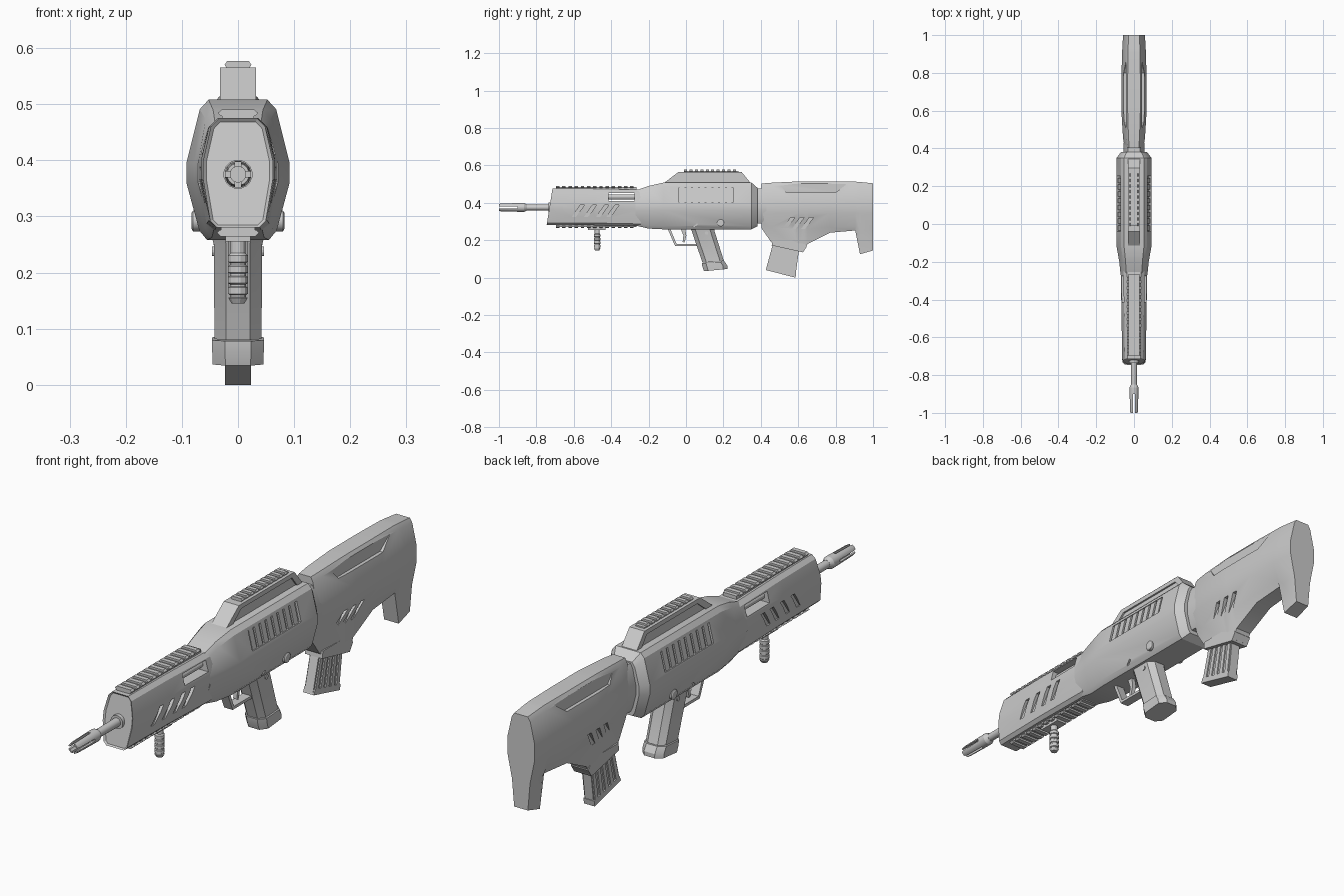
import bpy, bmesh, math
from math import sin, cos, pi
from mathutils import Vector

if "Cube" in bpy.data.objects:
    bpy.data.objects.remove(bpy.data.objects["Cube"])

grey = bpy.data.materials.new("plain_grey")
grey.use_nodes = True
grey.diffuse_color = (0.6, 0.6, 0.6, 1)
grey.node_tree.nodes["Principled BSDF"].inputs["Base Color"].default_value = (0.6, 0.6, 0.6, 1)


def make(name, lofts, front_inset=0):
    """One object out of lofts; each loft is a list of equal rings of points."""
    bm = bmesh.new()
    for rings in lofts:
        vs = [[bm.verts.new(p) for p in r] for r in rings]
        n = len(vs[0])
        for a, b in zip(vs, vs[1:]):
            for i in range(n):
                bm.faces.new((a[i], a[(i + 1) % n], b[(i + 1) % n], b[i]))
        cap = bm.faces.new(vs[0])
        bm.faces.new(vs[-1])
        bmesh.ops.recalc_face_normals(bm, faces=bm.faces[:])
        if front_inset:
            bmesh.ops.inset_region(bm, faces=[cap], thickness=front_inset, depth=-front_inset)
    me = bpy.data.meshes.new(name)
    bm.to_mesh(me)
    bm.free()
    me.materials.append(grey)
    ob = bpy.data.objects.new(name, me)
    bpy.context.collection.objects.link(ob)
    return ob


def prism(pts, x0, x1):          # side profile (y, z) extruded across x
    return [[(x, y, z) for y, z in pts] for x in (x0, x1)]


def bar(pts, y0, y1):            # cross-section (x, z) extruded along y
    return [[(x, y, z) for x, z in pts] for y in (y0, y1)]


def box(x0, x1, y0, y1, z0, z1):
    return prism([(y0, z0), (y1, z0), (y1, z1), (y0, z1)], x0, x1)


def turned(steps, centre, axis="y", n=16):   # steps of (position, radius)
    a, b = centre
    out = []
    for t, r in steps:
        circ = [(r * cos((i + .5) * 2 * pi / n), r * sin((i + .5) * 2 * pi / n)) for i in range(n)]
        out.append([{"y": (a + u, t, b + v), "z": (a + u, b + v, t), "x": (t, a + u, b + v)}[axis]
                    for u, v in circ])
    return out


def section(y, half, shear=0):   # symmetric ring from the +x half, top to bottom
    full = half + [(-x, z) for x, z in reversed(half)]
    return [(x, y + shear * (z - .375), z) for x, z in full]


def cut(ob, lofts):
    cutters = [make("cutter", [l]) for l in lofts]
    for c in cutters:
        c.hide_render = True
        m = ob.modifiers.new("cut", "BOOLEAN")
        m.operation, m.solver, m.object = "DIFFERENCE", "EXACT", c
    dg = bpy.context.evaluated_depsgraph_get()
    me = bpy.data.meshes.new_from_object(ob.evaluated_get(dg))
    ob.modifiers.clear()
    ob.data = me
    for c in cutters:
        bpy.data.objects.remove(c)


def slots(ys, z0, z1, lean, width, depth):   # slanted grooves on both sides
    return [prism([(y, z0), (y + width, z0), (y + width + lean, z1), (y + lean, z1)], s * depth, s * .15)
            for y in ys for s in (1, -1)]


def rail(name, y0, y1, z, d, w, count):      # base strip with cross teeth
    step = (y1 - y0) / count
    parts = [box(-w * .8, w * .8, y0, y1, z - .004 * d, z + .009 * d)]
    for i in range(count):
        y = y0 + i * step
        parts.append(bar([(-w * .85, z + .004 * d), (-w, z + .009 * d), (-w * .8, z + .016 * d),
                          (w * .8, z + .016 * d), (w, z + .009 * d), (w * .85, z + .004 * d)],
                         y, y + step * .55))
    return make(name, parts)


# Handguard with rod windows and slanted vents
def guard_half(w, top, bottom):
    return [(w * .55, top), (w * .78, top - .015), (w, .4), (w, .365), (w * .8, bottom + .012), (w * .6, bottom)]


guard = make("handguard", [[section(-.73, guard_half(.062, .475, .28), .16),
                            section(-.5, guard_half(.066, .475, .28)),
                            section(-.24, guard_half(.07, .47, .275))]], .006)
cut(guard, [box(-.1, .1, -.415, -.275, .41, .452)] + slots([-.61, -.545, -.48, -.425], .325, .388, .045, .022, .054))
make("window_rods", [turned([(-.43, .014), (-.26, .014)], (s * .03, .431), n=12) for s in (1, -1)])
rail("upper_rail", -.695, -.265, .475, 1, .036, 13)
rail("lower_rail", -.695, -.265, .28, -1, .038, 13)

# Receiver


def body_half(w, top, bottom):
    return [(w * .57, top), (w * .74, top - .017), (w, .395), (w, .36), (w * .75, bottom + .017), (w * .6, bottom)]


body = make("receiver", [[section(-.27, body_half(.071, .465, .278)),
                          section(-.2, body_half(.078, .49, .262)),
                          section(-.12, body_half(.092, .508, .258)),
                          section(.35, body_half(.092, .508, .258)),
                          section(.382, body_half(.068, .48, .275))]])
panels = [bar([(s * .08, .405), (s * .062, .48), (s * .12, .48), (s * .12, .405)], -.04, .255) for s in (1, -1)]
notches = [prism([(.02, .258), (.06, .29), (.065, .285), (.027, .25)], s * .066, s * .12) for s in (1, -1)]
cut(body, panels + notches)
make("side_slats", [bar([(s * .076, .405), (s * .058, .48), (s * .068, .48), (s * .086, .405)],
                        -.034 + i * .036, -.008 + i * .036) for i in range(8) for s in (1, -1)])
make("receiver_pins", [turned([(s * .06, .019), (s * .08, .019), (s * .083, .014)], (.185, .292), "x")
                       for s in (1, -1)])
make("neck", [[section(y, body_half(.055, .475, .29)) for y in (.36, .43)]])

# Raised sight bridge: framed arch around a thinner core
outer = [(-.125, .5), (-.04, .565), (.297, .565), (.35, .5)]
inner = [(-.085, .5), (-.025, .548), (.282, .548), (.32, .5)]
make("bridge_frame", [prism([outer[i], outer[i + 1], inner[i + 1], inner[i]], -.032, .032) for i in range(3)])
make("bridge_core", [prism(inner, -.025, .025)])
rail("bridge_rail", -.01, .28, .561, 1, .024, 10)

# Stock with rear leg and magazine well
stations = [(.405, .05, .503, .262, .29), (.455, .058, .507, .19, .27), (.6, .067, .514, .145, .26),
            (.63, .067, .514, .142, .26), (.65, .067, .514, .18, .26), (.77, .067, .514, .24, .27),
            (.905, .063, .513, .252, .275), (.93, .062, .511, .125, .25), (1.0, .058, .504, .145, .25)]
stock = make("stock", [[section(y, [(w * .5, top), (w * .68, top - .017), (w, .405), (w, .345),
                                    (w * .66, low), (w * .5, bot)])
                        for y, w, top, bot, low in stations]])
scoops = [prism([(.5, .53), (.5, .5), (.535, .455), (.8, .455), (.86, .5), (.86, .53)], s * .042, s * .12)
          for s in (1, -1)]
cut(stock, scoops + slots([.515, .565, .615], .26, .322, .045, .022, .043))
make("magazine_lip", [prism([(.462, .2), (.458, .172), (.625, .135), (.645, .165), (.62, .2)], -.037, .037)])

# Magazine with ribs and foot
make("magazine", [prism([(.47, .2), (.428, .045), (.585, .008), (.61, .19)], -.018, .018),
                  prism([(.435, .06), (.427, .04), (.585, 0), (.589, .022)], -.023, .023)])
make("magazine_ribs", [prism([(.474 + i * .029, .19), (.436 + i * .032, .05 - i * .007),
                              (.454 + i * .032, .046 - i * .007), (.49 + i * .029, .186)], -.023, .023)
                       for i in range(5)])

# Barrel and slotted muzzle
make("barrel", [turned([(-.88, .015), (-.7, .017)], (0, .375))])
muzzle = make("muzzle", [turned([(-1, .02), (-.985, .022), (-.885, .024), (-.865, .024), (-.85, .016)], (0, .375))])
cut(muzzle, [turned([(-1.02, .014), (-.89, .014)], (0, .375)),
             box(-.05, .05, -1.02, -.9, .37, .38), box(-.005, .005, -1.02, -.9, .33, .42)])
make("barrel_collar", [turned([(-.735, .026), (-.7, .026)], (0, .375))])

# Small foregrip
make("foregrip_mount", [box(-.022, .022, -.525, -.43, .255, .27)])
steps = [(.258, .014), (.235, .014)]
for i in range(4):
    z = .23 - i * .019
    steps += [(z, .018), (z - .011, .018), (z - .013, .015), (z - .017, .015)]
make("foregrip", [turned(steps + [(.155, .018), (.145, .012)], (0, -.475), "z", 12)])

# Pistol grip: chamfered rings stacked downwards


def grip_ring(yf, zf, yb, zb, w):
    c, f = .022, .3
    mix = lambda t: (yf + (yb - yf) * t, zf + (zb - zf) * t)
    half = [(w * .5, 0), (w, f * .6), (w, 1 - f * .6), (w * .5, 1)]
    full = half + [(-x, t) for x, t in reversed(half)]
    return [(x, *mix(t)) for x, t in full]


make("pistol_grip", [[grip_ring(.02, .275, .15, .275, .05), grip_ring(.03, .25, .152, .25, .043),
                      grip_ring(.088, .08, .203, .088, .042)],
                     [grip_ring(.085, .078, .207, .086, .046), grip_ring(.087, .06, .222, .062, .046),
                      grip_ring(.096, .034, .222, .046, .045)]])
make("grip_pin", [turned([(-.046, .009), (.046, .009)], (.11, .238), "x", 12)])

# Trigger guard and trigger
loop = [Vector(p) for p in ((-.1, .265), (-.058, .168), (.065, .168))]
hole = [Vector(p) for p in ((-.086, .265), (-.05, .179), (.065, .179))]
make("trigger_guard", [prism([loop[i], loop[i + 1], hole[i + 1], hole[i]], -.018, .018) for i in range(2)])
make("trigger", [prism([(-.03, .265), (-.014, .225), (-.018, .19), (-.008, .187), (.002, .225), (-.005, .265)],
                       -.008, .008)])

# Smooth shading with sharp edges kept
bpy.ops.object.select_all(action="DESELECT")
for ob in bpy.context.scene.objects:
    if ob.type == "MESH" and grey.name in ob.data.materials:
        ob.select_set(True)
        bpy.context.view_layer.objects.active = ob
bpy.ops.object.shade_smooth_by_angle(angle=math.radians(25))
